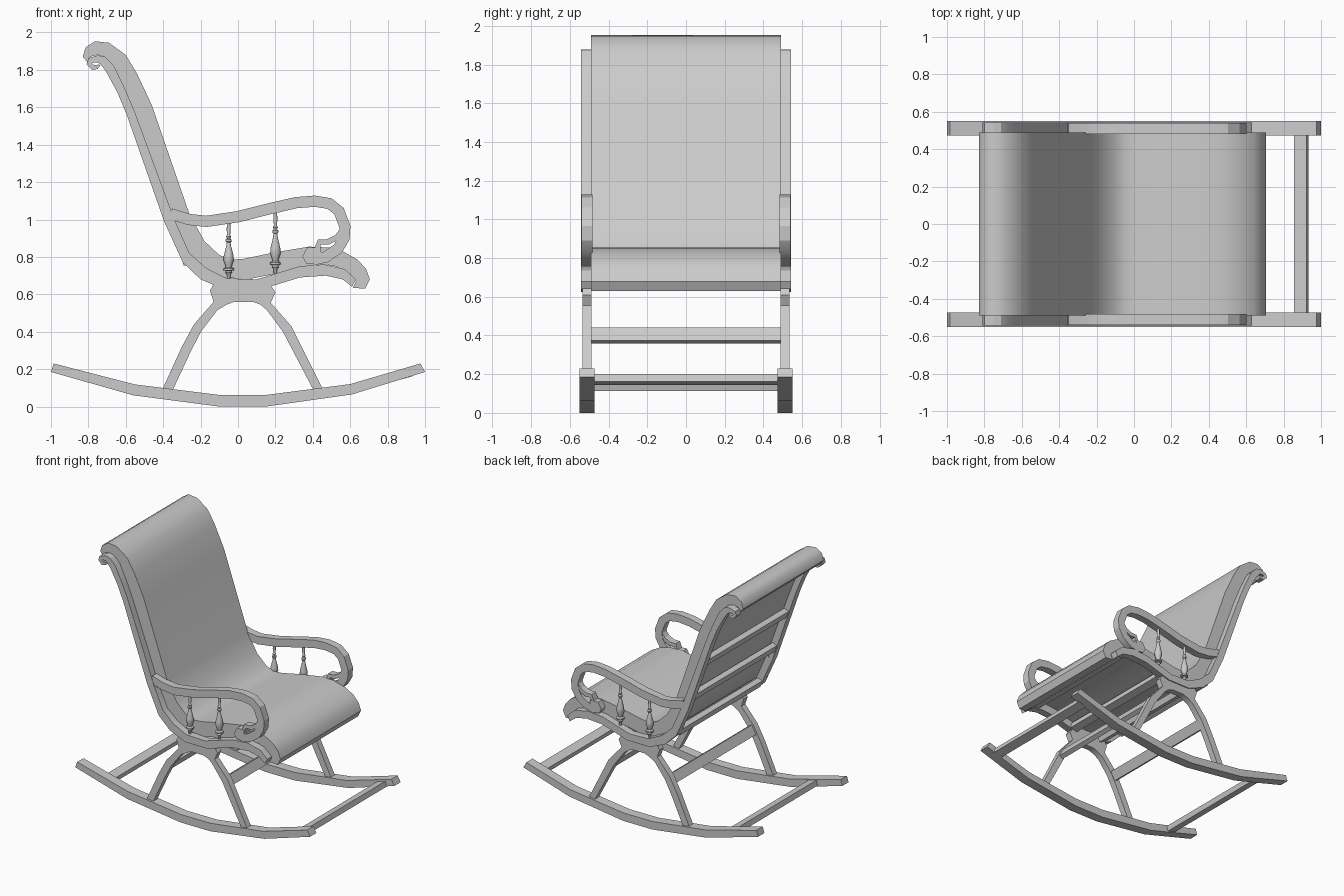
import bpy, bmesh, math
from mathutils import Vector


def finish(name, bm, mirror=True, smooth=25):
    bmesh.ops.recalc_face_normals(bm, faces=bm.faces)
    me = bpy.data.meshes.new(name)
    bm.to_mesh(me)
    bm.free()
    ob = bpy.data.objects.new(name, me)
    bpy.context.collection.objects.link(ob)
    bpy.ops.object.select_all(action='DESELECT')
    ob.select_set(True)
    bpy.context.view_layer.objects.active = ob
    bpy.ops.object.shade_smooth_by_angle(angle=math.radians(smooth))
    if mirror:
        m = ob.modifiers.new("mirror", 'MIRROR')
        m.use_axis = (False, True, False)
    return ob


def ribbon(name, a, b, y0, y1, **kw):
    """Slab between two x-z edge lines, extruded from y0 to y1."""
    bm = bmesh.new()
    rings = [[bm.verts.new((p[0], y, p[1])) for p, y in ((p, y0), (p, y1), (q, y1), (q, y0))]
             for p, q in zip(a, b)]
    for r, s in zip(rings, rings[1:]):
        for i in range(4):
            j = (i + 1) % 4
            bm.faces.new((r[i], r[j], s[j], s[i]))
    bm.faces.new(rings[0])
    bm.faces.new(rings[-1])
    return finish(name, bm, **kw)


def strip(name, path, w, y0, y1, **kw):
    """Ribbon of constant width along a centre line."""
    pts = [Vector(p) for p in path]
    a, b = [], []
    for i, p in enumerate(pts):
        t = (pts[min(i + 1, len(pts) - 1)] - pts[max(i - 1, 0)]).normalized()
        n = Vector((-t.y, t.x)) * w / 2
        a.append(p + n)
        b.append(p - n)
    return ribbon(name, a, b, y0, y1, **kw)


def bar(name, x, z, w, h, ang=0, half=0.49):
    """Cross bar spanning both sides, w by h in section, turned by ang degrees."""
    d = Vector((math.cos(math.radians(ang)), math.sin(math.radians(ang)))) * w / 2
    c = Vector((x, z))
    return strip(name, [c - d, c + d], h, -half, half, mirror=False)


# Rockers
ribbon("rocker",
       [(-1, .185), (-.56, .06), (-.1, 0), (.15, 0), (.61, .065), (1, .185)],
       [(-.985, .23), (-.55, .118), (-.1, .062), (.15, .062), (.6, .12), (.975, .23)],
       .474, .55)

# Arched legs with hub under the seat
ribbon("leg_arch",
       [(-.405, .09), (-.30, .32), (-.235, .44), (-.13, .56), (-.15, .62), (-.13, .655), (.17, .655),
        (.20, .61), (.175, .555), (.285, .43), (.345, .31), (.455, .09)],
       [(-.35, .085), (-.25, .30), (-.195, .405), (-.11, .515), (-.06, .545), (-.02, .56), (.08, .56),
        (.12, .545), (.155, .515), (.24, .40), (.295, .295), (.405, .085)],
       .487, .535)

# Side frame: back post flowing into seat rail, scrolled at the top
ribbon("side_frame",
       [(-.735, 1.825), (-.75, 1.805), (-.78, 1.80), (-.81, 1.83), (-.80, 1.862), (-.75, 1.878),
        (-.71, 1.87), (-.665, 1.825), (-.60, 1.69), (-.55, 1.57), (-.34, 1.0), (-.26, .82), (-.17, .74),
        (-.06, .685), (.1, .68), (.33, .75), (.46, .76), (.57, .735), (.63, .68)],
       [(-.745, 1.83), (-.755, 1.825), (-.77, 1.825), (-.78, 1.835), (-.775, 1.84), (-.75, 1.84),
        (-.735, 1.83), (-.705, 1.79), (-.645, 1.68), (-.595, 1.56), (-.395, .99), (-.295, .77),
        (-.2, .68), (-.07, .625), (.12, .625), (.33, .69), (.47, .70), (.56, .68), (.61, .64)],
       .487, .543)

# Upholstered back and seat in one sweeping slab
ribbon("seat_and_back",
       [(-.80, 1.835), (-.83, 1.87), (-.815, 1.92), (-.765, 1.953), (-.69, 1.945), (-.60, 1.88), (-.54, 1.78),
        (-.46, 1.61), (-.26, 1.03), (-.18, .885), (-.10, .81), (-.04, .785), (.03, .79), (.2, .825),
        (.38, .855), (.49, .85), (.56, .83), (.64, .785), (.685, .735), (.705, .68), (.68, .63)],
       [(-.79, 1.84), (-.80, 1.86), (-.785, 1.872), (-.75, 1.88), (-.71, 1.87), (-.665, 1.825), (-.61, 1.71),
        (-.55, 1.57), (-.34, 1.0), (-.26, .82), (-.17, .74), (-.07, .69), (.05, .68), (.2, .71),
        (.33, .75), (.46, .76), (.52, .75), (.58, .725), (.61, .70), (.63, .67), (.615, .635)],
       -.49, .49, mirror=False, smooth=40)

# Arms, with the front sweeping down into a scroll
strip("arm",
      [(-.36, 1.03), (-.26, 1.0), (-.17, .99), (0, 1.015), (.17, 1.058), (.31, 1.09), (.41, 1.098),
       (.49, 1.085), (.54, 1.045), (.572, .96), (.567, .90), (.535, .845), (.47, .80), (.40, .785)],
      .06, .482, .54)
strip("arm_scroll",
      [(.56, .945), (.53, .905), (.48, .88), (.435, .88), (.425, .85), (.435, .80)],
      .03, .485, .537)
ribbon("arm_block",
       [(.345, .80), (.365, .765), (.43, .76)], [(.345, .805), (.37, .85), (.43, .85)], .487, .54)

# Turned arm spindles
PROFILE = [(.008, 0), (.010, .10), (.018, .13), (.014, .16), (.028, .17), (.028, .20), (.016, .22), (.018, .26),
           (.028, .34), (.026, .42), (.013, .58), (.010, .64), (.016, .66), (.016, .69), (.009, .71),
           (.013, .74), (.008, .77), (.011, .86), (.008, 1)]
for x, z0, z1 in ((-.05, .675, .99), (.2, .70, 1.05)):
    bm = bmesh.new()
    n = 12
    rings = [[bm.verts.new((x + r * math.cos(2 * math.pi * k / n), .513 + r * math.sin(2 * math.pi * k / n),
                            z0 + t * (z1 - z0))) for k in range(n)] for r, t in PROFILE]
    for r, s in zip(rings, rings[1:]):
        for k in range(n):
            bm.faces.new((r[k], r[(k + 1) % n], s[(k + 1) % n], s[k]))
    bm.faces.new(rings[0])
    bm.faces.new(rings[-1])
    finish("arm_spindle", bm, smooth=40)

# Stretchers between rockers and between legs
bar("front_rocker_stretcher", .895, .172, .07, .04, 16)
bar("back_rocker_stretcher", -.75, .142, .07, .04, -15)
bar("front_leg_stretcher", .268, .40, .075, .035, -62)
bar("back_leg_stretcher", -.222, .40, .075, .035, 60)

# Slats behind the back and rails under the seat
for x, z in ((-.505, 1.38), (-.405, 1.09), (-.28, .785)):
    bar("back_slat", x, z, .04, .055, 20)
for x, z, a in ((-.10, .665, -25), (.16, .665, 15), (.53, .715, -15)):
    bar("seat_rail", x, z, .06, .045, a)
